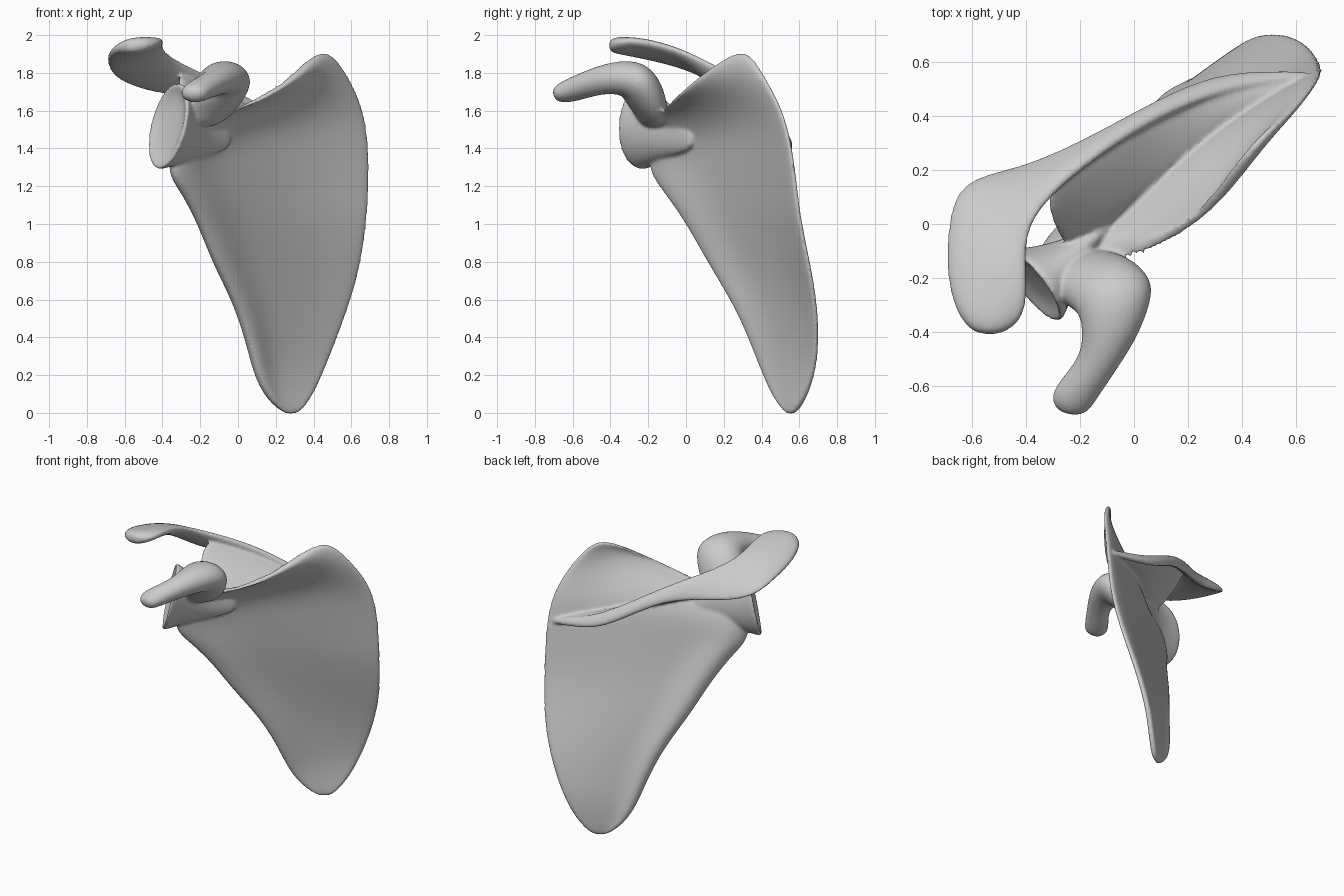
import bpy, bmesh, math
from mathutils import Vector as V

bm = bmesh.new()

def loft(loops):
    """Skin a list of equal-length closed loops and cap the ends."""
    rings = [[bm.verts.new(p) for p in lp] for lp in loops]
    n = len(rings[0])
    for a, b in zip(rings, rings[1:]):
        for i in range(n):
            j = (i + 1) % n
            bm.faces.new((a[i], a[j], b[j], b[i]))
    bm.faces.new(rings[0][::-1])
    bm.faces.new(rings[-1])

def oval(a, b, t, n=14):
    """Oval section spanning a to b with half-thickness vector t."""
    a, b, t = V(a), V(b), V(t)
    c, h = (a + b) / 2, (a - b) / 2 * 1.03
    return [c + h * math.cos(k * math.tau / n) + t * math.sin(k * math.tau / n) for k in range(n)]

# Blade: rows from bottom tip to upper border (outer edge, inner edge, backward bow, rib thickness)
rows = [
    ((.255, .54, -.012), (.315, .575, -.012), 0, .0),
    ((.155, .475, .07), (.395, .64, .09), .0, .015),
    ((.09, .415, .2), (.465, .69, .25), .01, .03),
    ((.045, .34, .4), (.545, .70, .45), .025, .04),
    ((-.025, .245, .6), (.615, .68, .65), .04, .045),
    ((-.13, .12, .8), (.66, .645, .83), .05, .05),
    ((-.205, .01, 1.0), (.688, .60, 1.05), .055, .05),
    ((-.295, -.11, 1.17), (.697, .58, 1.25), .06, .055),
    ((-.37, -.19, 1.27), (.695, .56, 1.4), .06, .06),
    ((-.34, -.19, 1.42), (.675, .52, 1.58), .055, .05),
    ((-.22, -.18, 1.54), (.615, .445, 1.73), .015, .035),
    ((-.08, -.14, 1.585), (.53, .365, 1.87), -.045, .015),
    ((.02, -.095, 1.61), (.425, .28, 1.955), -.08, .005),
]
us = [0, .04, .1, .18, .28, .4, .55, .7, .83, .94, 1]
nrm = V((-.56, .83, 0))
loops = []
for L, M, bow, rib in rows:
    L, M = V(L), V(M)
    front, back = [], []
    for u in us:
        c = L.lerp(M, u) + nrm * bow * 4 * u * (1 - u)
        if bow < 0:
            c.z += bow * 1.6 * u * (1 - u)
        h = .016 + .004 * u
        r = rib * math.exp(-((u - .09) / .1) ** 2)
        e = .7 if u in (0, 1) else 1
        front.append(c - nrm * (h + r * .5) * e)
        back.append(c + nrm * (h + r) * e)
    loops.append(front + back[::-1])
loft(loops)

# Spine wall rising from the back of the blade
wall = [
    ((.64, .55, 1.40), (.62, .53, 1.41)), ((.42, .52, 1.45), (.4, .405, 1.46)),
    ((.2, .48, 1.54), (.2, .235, 1.51)), ((0, .36, 1.66), (0, .07, 1.54)),
    ((-.15, .26, 1.73), (-.12, -.03, 1.56)), ((-.27, .16, 1.78), (-.21, -.08, 1.57)),
    ((-.34, .10, 1.80), (-.26, -.09, 1.57)),
]
loft([oval(a, b, (0, -.008, .026)) for a, b in wall])

# Spine crest widening into the overhanging shoulder tip
crest = [
    ((.67, .53, 1.41), (.67, .56, 1.38), .018), ((.5, .52, 1.45), (.5, .56, 1.40), .022),
    ((.32, .49, 1.51), (.3, .55, 1.43), .025), ((.1, .40, 1.64), (.1, .46, 1.55), .028),
    ((-.1, .28, 1.76), (-.08, .36, 1.65), .028), ((-.28, .14, 1.84), (-.25, .275, 1.68), .03),
    ((-.37, .03, 1.895), (-.44, .20, 1.69), .032), ((-.40, -.07, 1.93), (-.65, .165, 1.765), .036),
    ((-.395, -.2, 1.965), (-.69, -.01, 1.84), .04), ((-.395, -.3, 1.975), (-.695, -.18, 1.885), .044),
    ((-.43, -.375, 1.96), (-.66, -.33, 1.93), .048), ((-.5, -.41, 1.95), (-.59, -.41, 1.94), .034),
]
sections = []
for i, (a, b, t) in enumerate(crest):
    p, q = crest[max(i - 1, 0)], crest[min(i + 1, 11)]
    along = V(q[0]) + V(q[1]) - V(p[0]) - V(p[1])
    up = (V(a) - V(b)).cross(along).normalized()
    if up.z < 0:
        up = -up
    sections.append(oval(a, b, up * t))
loft(sections)

# Neck and shallow socket (centre, half height, half width)
neck = [
    ((-.345, -.21, 1.52), (.035, .01, .15), (.06, -.085, 0)),
    ((-.38, -.235, 1.52), (.045, .01, .215), (.088, -.125, 0)),
    ((-.372, -.23, 1.52), (.05, .01, .238), (.102, -.143, 0)),
    ((-.31, -.185, 1.51), (.035, 0, .2), (.07, -.10, 0)),
    ((-.22, -.115, 1.50), (.01, 0, .15), (.035, -.06, 0)),
    ((-.13, -.035, 1.48), (0, 0, .11), (.02, -.035, 0)),
    ((-.03, .04, 1.46), (0, 0, .06), (.008, -.015, 0)),
]
loft([oval(V(c) + V(v), V(c) - V(v), w) for c, v, w in neck])

# Hooked forward process
hook = [
    ((-.29, -.20, 1.50), (-.13, -.13, 1.51), (-.02, .05, 0)),
    ((-.31, -.22, 1.58), (-.04, -.14, 1.57), (-.03, .08, 0)),
    ((-.29, -.25, 1.66), (.02, -.17, 1.65), (-.03, .10, .02)),
    ((-.25, -.28, 1.73), (.055, -.20, 1.72), (-.02, .09, .06)),
    ((-.20, -.33, 1.77), (.07, -.24, 1.77), (-.01, .05, .095)),
    ((-.19, -.40, 1.765), (.045, -.34, 1.79), (-.01, .01, .09)),
    ((-.195, -.48, 1.745), (-.005, -.45, 1.775), (-.01, -.015, .075)),
    ((-.26, -.565, 1.715), (-.08, -.56, 1.735), (0, -.02, .066)),
    ((-.315, -.635, 1.695), (-.14, -.65, 1.70), (0, -.02, .058)),
    ((-.28, -.70, 1.68), (-.18, -.71, 1.68), (0, -.01, .035)),
]
loft([oval(*s) for s in hook])

# Fuse every part into one smooth bone
bmesh.ops.recalc_face_normals(bm, faces=bm.faces)
mesh = bpy.data.meshes.new("shoulder_blade_bone")
bm.to_mesh(mesh)
bm.free()
bone = bpy.data.objects.new("shoulder_blade_bone", mesh)
bpy.context.collection.objects.link(bone)
mat = bpy.data.materials.new("pale_grey_bone")
mat.diffuse_color = (.6, .6, .6, 1)
mesh.materials.append(mat)

sub = bone.modifiers.new("round", 'SUBSURF')
sub.levels = sub.render_levels = 2
rem = bone.modifiers.new("fuse", 'REMESH')
rem.mode = 'VOXEL'
rem.voxel_size = .009
rem.use_smooth_shade = True
smo = bone.modifiers.new("soften", 'SMOOTH')
smo.factor = .5
smo.iterations = 8
